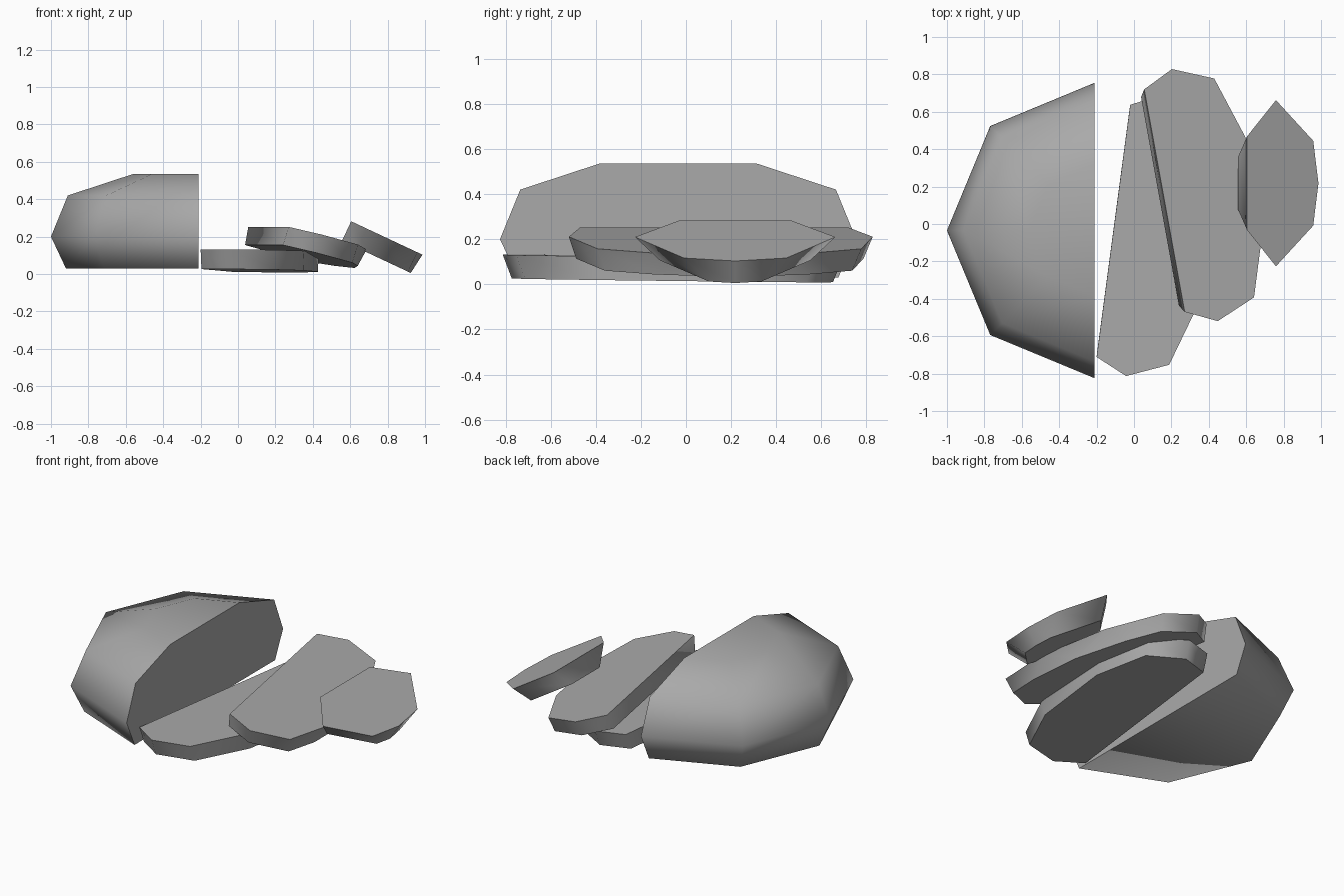
import bpy, bmesh, math
from mathutils import Matrix, Vector

if "Cube" in bpy.data.objects:
    bpy.data.objects.remove(bpy.data.objects["Cube"])

grey = bpy.data.materials.new("plain_grey")
grey.use_nodes = True
GREY = (0.4, 0.4, 0.4, 1)
grey.diffuse_color = GREY
grey.node_tree.nodes["Principled BSDF"].inputs["Base Color"].default_value = GREY

# Loaf profile: radius and height of each eight-sided ring
RINGS = [(0.71, 0), (0.79, 0.17), (0.70, 0.39), (0.35, 0.505)]
SIDES = 8


def whole_loaf():
    bm = bmesh.new()
    rings = []
    for r, z in RINGS:
        angles = [math.tau * i / SIDES for i in range(SIDES)]
        rings.append([bm.verts.new((r * math.cos(a), r * math.sin(a), z)) for a in angles])
    for low, high in zip(rings, rings[1:]):
        for i in range(SIDES):
            j = (i + 1) % SIDES
            bm.faces.new((low[i], low[j], high[j], high[i]))
    bm.faces.new(rings[0][::-1])
    bm.faces.new(rings[-1])
    return bm


def cut(bm, x, side):
    """Cut at x, drop the part on the given side and close the cut with a flat, sharp face."""
    bmesh.ops.bisect_plane(bm, geom=bm.verts[:] + bm.edges[:] + bm.faces[:], dist=1e-5,
                           plane_co=(x, 0, 0), plane_no=(side, 0, 0), clear_outer=True)
    rim = [e for e in bm.edges if e.is_boundary]
    bmesh.ops.edgeloop_fill(bm, edges=rim)
    for e in rim:
        e.smooth = False


def piece(name, matrix, start, end=None, thickness=None):
    bm = whole_loaf()
    for f in bm.faces:
        f.smooth = True
    cut(bm, start, -1)
    if end:
        cut(bm, end, 1)
    stretch = thickness / (end - start) if end else 1
    for v in bm.verts:
        v.co.x = (v.co.x - start) * stretch
    bmesh.ops.recalc_face_normals(bm, faces=bm.faces[:])
    bm.transform(matrix)
    mesh = bpy.data.meshes.new(name)
    bm.to_mesh(mesh)
    bm.free()
    mesh.materials.append(grey)
    obj = bpy.data.objects.new(name, mesh)
    bpy.context.collection.objects.link(obj)


def lying(base, heading, tilt, roll=0):
    """Lay a slice down: larger cut face up, base edge centred on the given point."""
    h, t = math.radians(heading), math.radians(tilt)
    across = Vector((math.cos(h) * math.cos(t), math.sin(h) * math.cos(t), -math.sin(t)))
    along = Vector((-math.sin(h), math.cos(h), roll)).normalized()
    down = along.cross(across).normalized()
    return Matrix.Translation(base) @ Matrix((down, along, across)).transposed().to_4x4()


# Remaining half loaf
piece("half_loaf", Matrix.Translation((-0.21, -0.035, 0.03)) @ Matrix.Rotation(math.pi, 4, "Z"), 0)

# Fallen slices, overlapping each other
piece("lower_slice", lying((-0.11, -0.037, 0.124), -7.6, 0.4, -0.012), 0.072, 0.172, 0.105)
piece("middle_slice", lying((0.163, 0.125, 0.252), 10.3, 14), 0.254, 0.344, 0.1)
piece("end_slice", lying((0.605, 0.218, 0.282), 0, 25.1), 0.606, 0.652, 0.115)
